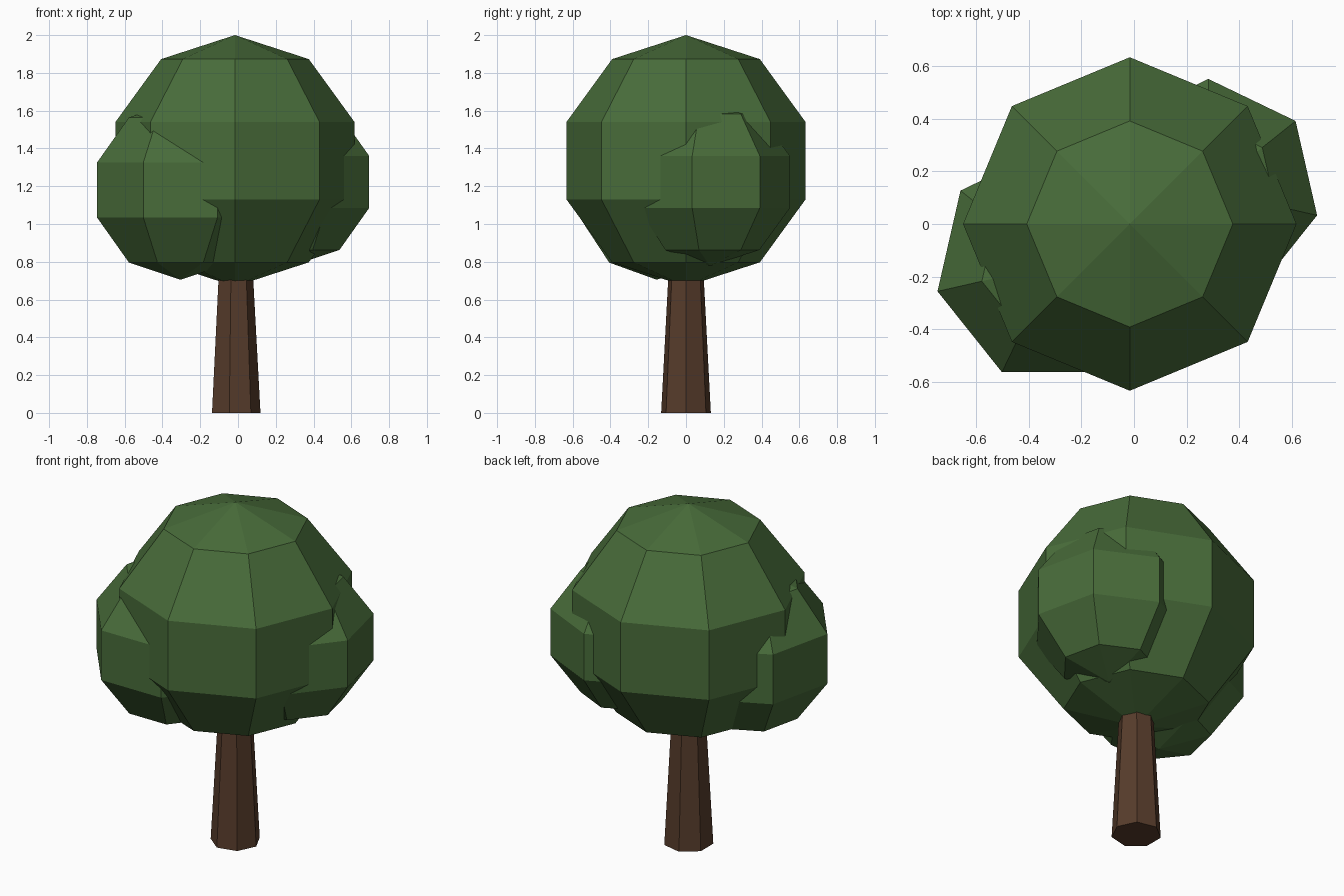
import bpy
import math

if "Cube" in bpy.data.objects:
    bpy.data.objects.remove(bpy.data.objects["Cube"])


def make_material(name, color):
    mat = bpy.data.materials.new(name)
    mat.diffuse_color = (*color, 1.0)
    mat.use_nodes = True
    mat.node_tree.nodes["Principled BSDF"].inputs["Base Color"].default_value = mat.diffuse_color
    return mat


leaf_green = make_material("leaf_green", (0.065, 0.15, 0.042))
bark_brown = make_material("bark_brown", (0.095, 0.045, 0.024))


def finish(name, mat):
    obj = bpy.context.object
    obj.name = name
    obj.data.name = name
    obj.data.materials.append(mat)
    bpy.ops.object.shade_flat()
    return obj


def leaf_ball(name, segments, radius, center):
    """Faceted ball of foliage with a vertex column facing +x."""
    bpy.ops.mesh.primitive_uv_sphere_add(
        segments=segments, ring_count=5, radius=radius, location=center)
    return finish(name, leaf_green)


# Tapered seven-sided trunk, its top hidden in the foliage
trunk_height = 0.85
bpy.ops.mesh.primitive_cone_add(
    vertices=7, radius1=0.135, radius2=0.089, depth=trunk_height,
    location=(-0.016, 0, trunk_height / 2),
    rotation=(0, 0, -math.pi / 2))  # first corner turned from +y to +x
finish("trunk", bark_brown)

# Main crown and the two side clumps
leaf_ball("crown", 8, 0.665, (-0.016, 0, 1.335))
leaf_ball("left_clump", 7, 0.475, (-0.305, -0.155, 1.18))
leaf_ball("right_clump", 7, 0.445, (0.282, 0.127, 1.2225))
